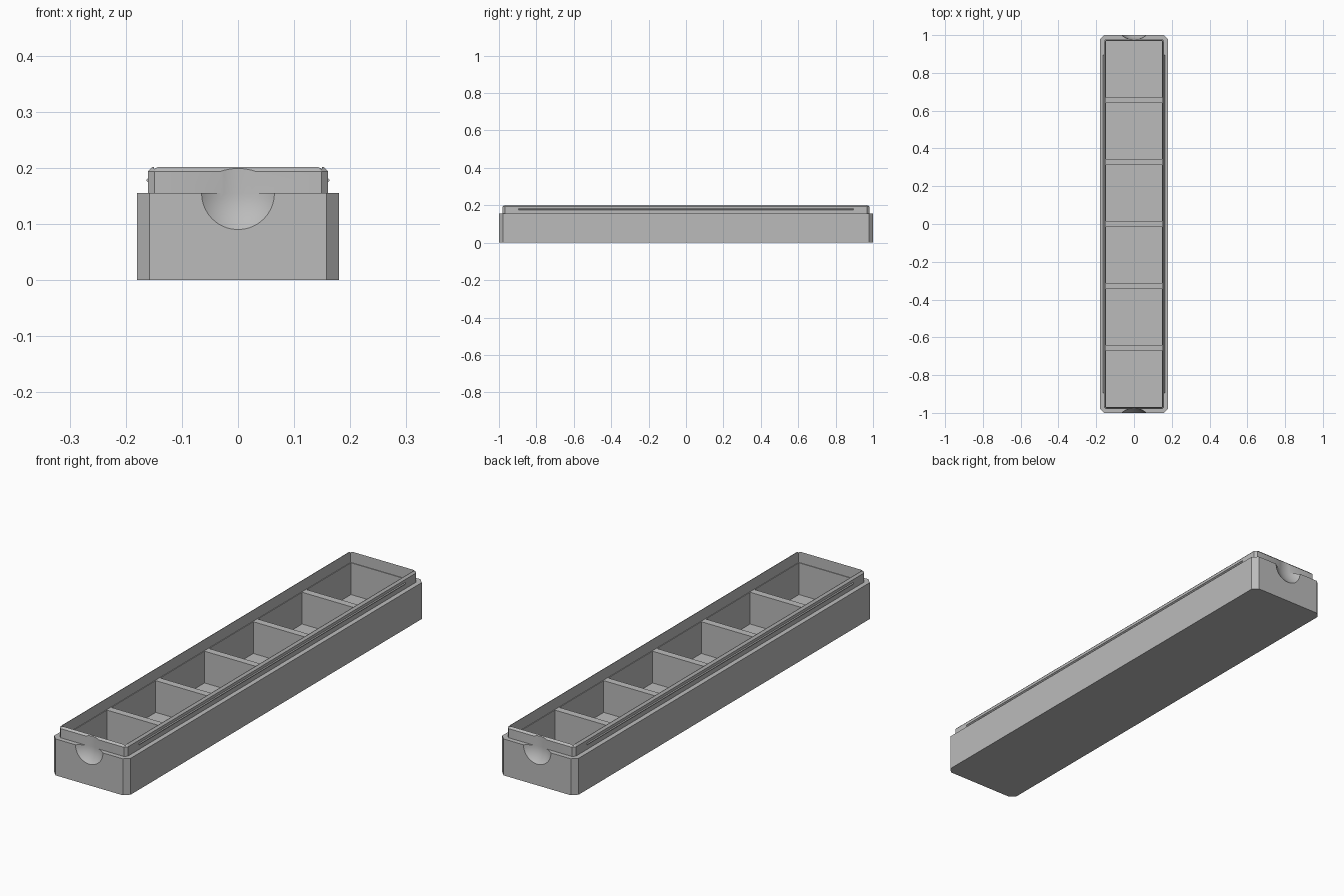
import bpy, bmesh, math

if "Cube" in bpy.data.objects:
    bpy.data.objects.remove(bpy.data.objects["Cube"])

grey = bpy.data.materials.new("plain grey")
grey.diffuse_color = (0.5, 0.5, 0.5, 1)
grey.use_nodes = True
grey.node_tree.nodes["Principled BSDF"].inputs["Base Color"].default_value = grey.diffuse_color


def make_object(name, bm):
    bmesh.ops.recalc_face_normals(bm, faces=bm.faces)
    me = bpy.data.meshes.new(name)
    bm.to_mesh(me)
    bm.free()
    me.materials.append(grey)
    ob = bpy.data.objects.new(name, me)
    bpy.context.collection.objects.link(ob)
    return ob


def block(name, hx, hy, z0, z1, corner=0.0, top=0.0, y=0.0):
    """Box with cut vertical corners and an optional chamfered top edge."""
    c = corner
    outline = [(hx, hy - c), (hx - c, hy), (c - hx, hy), (-hx, hy - c),
               (-hx, c - hy), (c - hx, -hy), (hx - c, -hy), (hx, c - hy)]
    if not c:
        outline = outline[::2]
        outline = [(hx, hy), (-hx, hy), (-hx, -hy), (hx, -hy)]
    rings = [(z0, 1, 1), (z1 - top, 1, 1)]
    if top:
        rings.append((z1, (hx - top) / hx, (hy - top) / hy))
    bm = bmesh.new()
    vs = [[bm.verts.new((px * sx, y + py * sy, z)) for px, py in outline] for z, sx, sy in rings]
    n = len(outline)
    for a, b in zip(vs, vs[1:]):
        for i in range(n):
            bm.faces.new((a[i], a[(i + 1) % n], b[(i + 1) % n], b[i]))
    bm.faces.new(vs[0][::-1])
    bm.faces.new(vs[-1])
    return make_object(name, bm)


def thumb_cutter(side):
    """Upright rod with a round lower end, turned about its own axis."""
    r, z0, steps, segs = 0.097, 0.155, 16, 96
    prof = [(r * math.sin(a), z0 - r * math.cos(a))
            for a in (math.pi / 2 * i / steps for i in range(1, steps + 1))] + [(r, 0.3)]
    bm = bmesh.new()
    cy = side * 1.072
    rows = [[bm.verts.new((p * math.cos(t), cy + p * math.sin(t), z))
             for t in (2 * math.pi * k / segs for k in range(segs))] for p, z in prof]
    tip = bm.verts.new((0, cy, z0 - r))
    for k in range(segs):
        j = (k + 1) % segs
        bm.faces.new((tip, rows[0][j], rows[0][k]))
        for a, b in zip(rows, rows[1:]):
            bm.faces.new((a[k], a[j], b[j], b[k]))
    bm.faces.new(rows[-1])
    return make_object("thumb_cutter", bm)


def combine(ob, other, operation):
    mod = ob.modifiers.new("cut", 'BOOLEAN')
    mod.object, mod.operation, mod.solver = other, operation, 'EXACT'
    dg = bpy.context.evaluated_depsgraph_get()
    me = bpy.data.meshes.new_from_object(ob.evaluated_get(dg))
    ob.modifiers.clear()
    ob.data = me
    bpy.data.objects.remove(other)


# Outer tray with the raised lip
tray = block("tray", 0.18, 1.0, 0, 0.155, corner=0.022)
combine(tray, block("lip", 0.16, 0.98, 0.1, 0.202, corner=0.011, top=0.008), 'UNION')

# Thumb recesses at both ends
for side in (-1, 1):
    combine(tray, thumb_cutter(side), 'DIFFERENCE')

# Open top above the dividers, then six compartments
combine(tray, block("opening", 0.15, 0.972, 0.155, 0.3), 'DIFFERENCE')
for i in range(6):
    combine(tray, block("compartment", 0.147, 0.149, 0.02, 0.2, y=-0.82 + i * 0.328), 'DIFFERENCE')

# Snap ridges along the long sides of the lip
for side in (-1, 1):
    bm = bmesh.new()
    ends = [[bm.verts.new((side * x, y, z)) for x, z in
             ((0.159, 0.173), (0.1635, 0.178), (0.159, 0.183))] for y in (-0.895, 0.895)]
    for i in range(3):
        j = (i + 1) % 3
        bm.faces.new((ends[0][i], ends[0][j], ends[1][j], ends[1][i]))
    bm.faces.new(ends[0])
    bm.faces.new(ends[1])
    make_object("snap_ridge", bm)

# Smooth the round recesses only
bpy.context.view_layer.objects.active = tray
tray.select_set(True)
bpy.ops.object.shade_smooth_by_angle(angle=math.radians(20))
